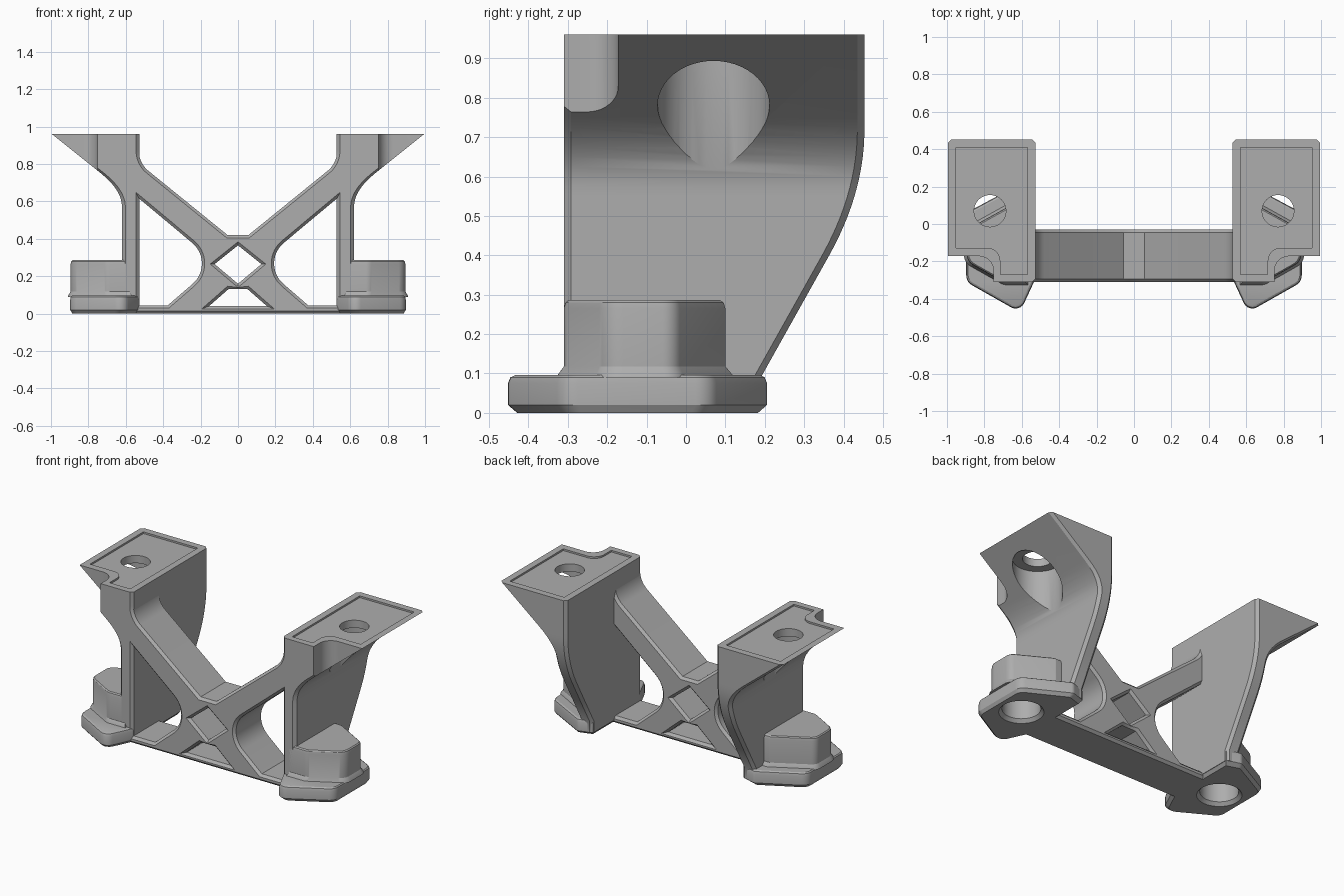
import bpy, bmesh, math
from mathutils import Vector

cube = bpy.data.objects.get("Cube")
if cube:
    bpy.data.objects.remove(cube)

grey = bpy.data.materials.new("grey_plastic")
grey.use_nodes = True
colour = (0.42, 0.42, 0.42, 1)
grey.diffuse_color = colour
grey.node_tree.nodes["Principled BSDF"].inputs["Base Color"].default_value = colour


def loft(name, rings):
    """Closed solid through rings of 3D points, bottom to top."""
    bm = bmesh.new()
    loops = [[bm.verts.new(p) for p in ring] for ring in rings]
    bm.faces.new(loops[0])
    bm.faces.new(loops[-1])
    count = len(loops[0])
    for a, b in zip(loops, loops[1:]):
        for i in range(count):
            j = (i + 1) % count
            bm.faces.new((a[i], a[j], b[j], b[i]))
    bmesh.ops.recalc_face_normals(bm, faces=bm.faces)
    mesh = bpy.data.meshes.new(name)
    bm.to_mesh(mesh)
    bm.free()
    obj = bpy.data.objects.new(name, mesh)
    bpy.context.collection.objects.link(obj)
    mesh.materials.append(grey)
    return obj


def tapered(name, outline, centre, steps):
    """Stack an outline at several (scale, height) steps."""
    cx, cy = centre
    return loft(name, [[(cx + (x - cx) * s, cy + (y - cy) * s, z) for x, y in outline]
                       for s, z in steps])


def rounded(points, radii, steps=6):
    """Round the corners of a 2D outline; radius 0 keeps a corner."""
    out = []
    for i, p in enumerate(points):
        r = radii[i] if isinstance(radii, (list, tuple)) else radii
        p = Vector(p)
        if not r:
            out.append(tuple(p))
            continue
        a = Vector(points[i - 1]) - p
        b = Vector(points[(i + 1) % len(points)]) - p
        cut = min(r / math.tan(a.angle(b) / 2), a.length * 0.49, b.length * 0.49)
        a, b = p + a.normalized() * cut, p + b.normalized() * cut
        half = math.pi / 2 - (a - p).angle(b - p) / 2
        centre = p + ((a + b) / 2 - p).normalized() * (cut / math.sin(half)) if half > 0 else p
        start = a - centre
        turn = start.angle_signed(b - centre)
        for k in range(steps + 1):
            t = -turn * k / steps
            out.append((centre.x + start.x * math.cos(t) - start.y * math.sin(t),
                        centre.y + start.x * math.sin(t) + start.y * math.cos(t)))
    return out


def circle(cx, cy, r, n=48):
    return [(cx + r * math.cos(math.tau * i / n), cy + r * math.sin(math.tau * i / n))
            for i in range(n)]


def bake(obj):
    """Replace an object by its evaluated mesh."""
    graph = bpy.context.evaluated_depsgraph_get()
    mesh = bpy.data.meshes.new_from_object(obj.evaluated_get(graph))
    new = bpy.data.objects.new(obj.name, mesh)
    bpy.context.collection.objects.link(new)
    name = obj.name
    bpy.data.objects.remove(obj)
    new.name = name
    return new


def finish(obj, cutters=(), mirror=True):
    for cutter in cutters:
        mod = obj.modifiers.new("cut", "BOOLEAN")
        mod.operation, mod.solver, mod.object = "DIFFERENCE", "EXACT", cutter
    if mirror:
        mod = obj.modifiers.new("mirror", "MIRROR")
        mod.use_mirror_merge = False
    obj = bake(obj)
    bpy.ops.object.select_all(action="DESELECT")
    obj.select_set(True)
    bpy.context.view_layer.objects.active = obj
    bpy.ops.object.shade_smooth_by_angle(angle=math.radians(30))
    return obj


# Leg walls flaring outward into the top pads
FRONT, INNER, TOP = -0.31, 0.527, 0.96


def outer_x(z):
    if z < 0.57:
        return 0.62
    if z < 0.75:
        return 0.62 + 3.47 * (z - 0.57) ** 2
    return 0.7325 + 1.25 * (z - 0.75)


def back_y(z):
    if z < 0.4:
        return 0.19 + 0.56 * max(0, z - 0.09)
    return 0.453 - 0.873 * max(0, 0.72 - z) ** 2


def leg_ring(z, c=0.018):
    x0, x1, y0, y1 = INNER, outer_x(z), FRONT, back_y(z)
    return [(x, y, z) for x, y in (
        (x0 + c, y0), (x1 - c, y0), (x1, y0 + c), (x1, y1 - c),
        (x1 - c, y1), (x0 + c, y1), (x0, y1 - c), (x0, y0 + c))]


levels = [0.02, 0.09, 0.25] + [0.4 + 0.025 * i for i in range(15)] + [TOP]
leg = loft("leg_and_pad", [leg_ring(z) for z in levels])

# Cutters for the pad: corner notch, shallow recess, screw hole, driver pocket
notch = rounded([(0.75, -0.5), (1.2, -0.5), (1.2, -0.172), (0.75, -0.172)], [0, 0, 0, 0.08], 10)
recess = rounded([(0.57, -0.27), (0.715, -0.27), (0.715, -0.127), (0.953, -0.127),
                  (0.953, 0.41), (0.57, 0.41)], [0, 0, 0.115, 0, 0, 0], 10)
hole = (0.77, 0.07)
pad_cutters = [
    tapered("notch_cutter", notch, hole, [(1, 0.5), (1, 1.2)]),
    tapered("recess_cutter", recess, hole, [(1, 0.949), (1, 1.1)]),
    tapered("pocket_cutter", circle(*hole, 0.142), hole, [(1, 0.3), (1, 0.9)]),
    tapered("screw_cutter", circle(*hole, 0.085), hole, [(1, 0.8), (1, 1.1)])]
finish(leg, pad_cutters)

# Feet with round sockets underneath
socket = (0.73, -0.12)
socket_cutter = tapered("socket_cutter", circle(*socket, 0.11), socket,
                        [(1.25, -0.01), (1, 0.02), (1, 0.24)])
foot_outline = rounded([(0.897, -0.31), (0.61, -0.472), (0.53, -0.3), (0.53, 0.18),
                        (0.62, 0.208), (0.897, 0.06)], [0.06, 0.05, 0.02, 0, 0.03, 0.06])
foot = tapered("foot", foot_outline, socket,
               [(0.93, 0), (1, 0.02), (1, 0.075), (0.982, 0.09), (0.945, 0.096)])
finish(foot, [socket_cutter])

boss_outline = rounded([(0.58, -0.31), (0.70, -0.31), (0.895, -0.2), (0.895, -0.03),
                        (0.66, 0.1), (0.58, 0.1)], [0, 0.06, 0.07, 0.05, 0.01, 0])
boss = tapered("foot_boss", boss_outline, socket,
               [(1.09, 0.09), (1.08, 0.097), (1, 0.118), (1, 0.265), (0.98, 0.28), (0.94, 0.286)])
finish(boss, [socket_cutter])

for cutter in pad_cutters + [socket_cutter]:
    bpy.data.objects.remove(cutter)


# Crossed truss between the legs, with chamfered openings
def flip(points):
    return [(-x, z) for x, z in reversed(points)]


right_edge = [(0.6, 0), (0.6, 0.94), (0.53, 0.94), (0.53, 0.805), (0.055, 0.42)]
outline = rounded(right_edge + flip(right_edge),
                  [0, 0, 0, 0.22, 0, 0, 0.22, 0, 0, 0], 10)
side_opening = rounded([(0.54, 0.045), (0.54, 0.625), (0.115, 0.27), (0.375, 0.045)],
                       [0, 0, 0.15, 0], 12)
diamond = [(0, 0.365), (0.125, 0.265), (0, 0.16), (-0.125, 0.265)]
slot = [(-0.155, 0.04), (-0.05, 0.132), (0.05, 0.132), (0.155, 0.04)]

curve = bpy.data.curves.new("cross_truss", "CURVE")
curve.dimensions, curve.fill_mode = "2D", "BOTH"
curve.extrude, curve.bevel_depth, curve.offset = 0.125, 0.015, -0.015
curve.bevel_resolution = 0
for points in (outline, side_opening, flip(side_opening), diamond, slot):
    spline = curve.splines.new("POLY")
    spline.points.add(len(points) - 1)
    for point, (x, z) in zip(spline.points, points):
        point.co = (x, z, 0, 1)
    spline.use_cyclic_u = True
curve.materials.append(grey)
truss = bpy.data.objects.new("cross_truss", curve)
bpy.context.collection.objects.link(truss)
truss = finish(truss, mirror=False)
truss.rotation_euler.x = math.pi / 2
truss.location.y = -0.17
